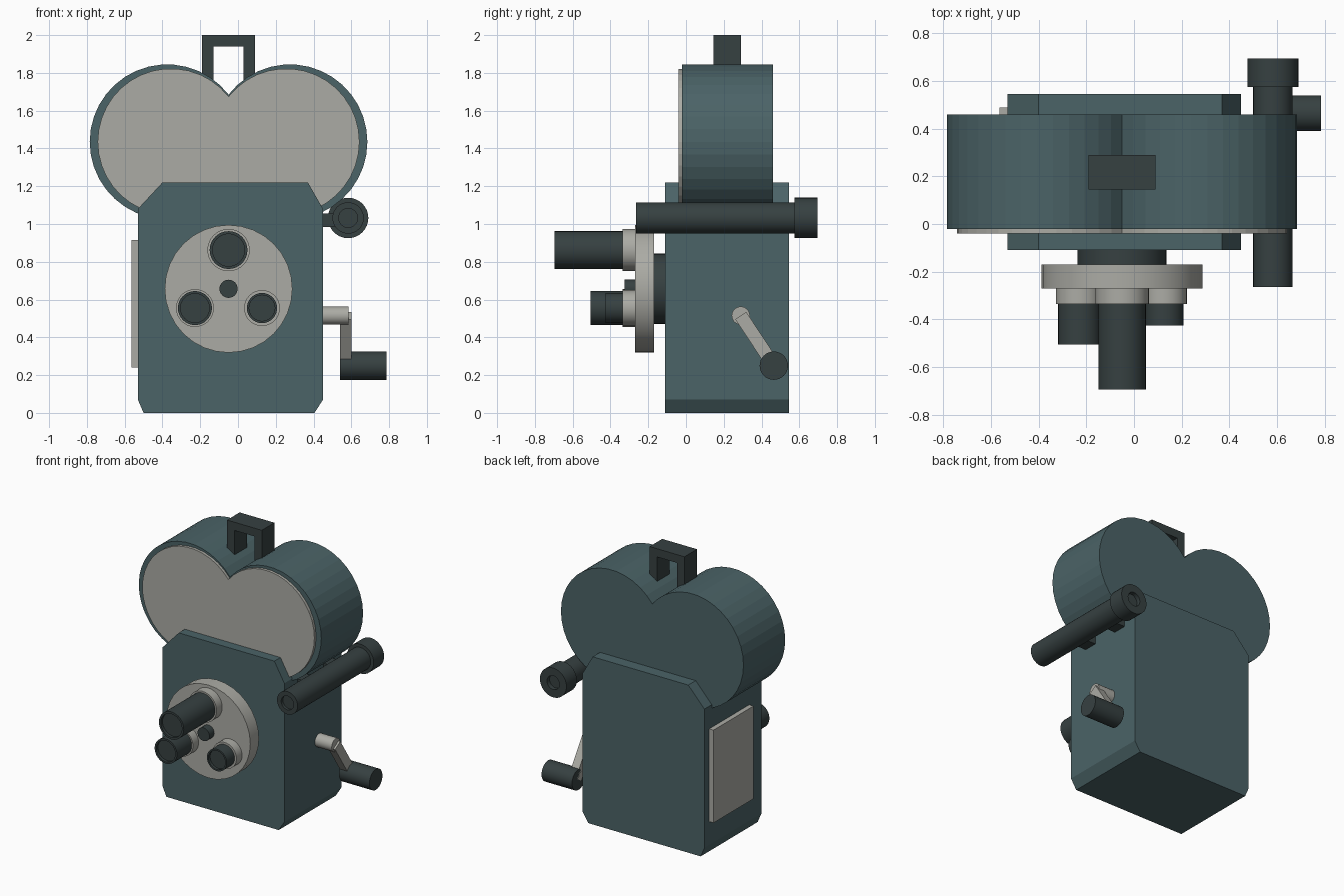
import bpy, bmesh, math
from mathutils import Vector, Matrix

if "Cube" in bpy.data.objects:
    bpy.data.objects.remove(bpy.data.objects["Cube"])


def material(name, rgb):
    m = bpy.data.materials.new(name)
    m.diffuse_color = (*rgb, 1)
    m.use_nodes = True
    m.node_tree.nodes["Principled BSDF"].inputs["Base Color"].default_value = m.diffuse_color
    return m


TEAL = material("teal paint", (0.07, 0.125, 0.135))
DARK = material("dark rubber", (0.037, 0.052, 0.053))
CREAM = material("warm grey metal", (0.41, 0.41, 0.375))


def finish(bm, name, mat, smooth=False):
    bmesh.ops.recalc_face_normals(bm, faces=bm.faces[:])
    me = bpy.data.meshes.new(name)
    bm.to_mesh(me)
    bm.free()
    me.materials.append(mat)
    ob = bpy.data.objects.new(name, me)
    bpy.context.collection.objects.link(ob)
    if smooth:
        bpy.ops.object.select_all(action='DESELECT')
        ob.select_set(True)
        bpy.context.view_layer.objects.active = ob
        bpy.ops.object.shade_smooth_by_angle(angle=math.radians(30))
    return ob


def box(name, lo, hi, mat):
    lo, hi = Vector(lo), Vector(hi)
    bm = bmesh.new()
    bmesh.ops.create_cube(bm, size=1, matrix=Matrix.Translation((lo + hi) / 2)
                          @ Matrix.Diagonal((*(hi - lo), 1)))
    return finish(bm, name, mat)


def slab(name, outline, y0, y1, mat):
    """Extrude an x/z outline from y0 to y1."""
    bm = bmesh.new()
    face = bm.faces.new([bm.verts.new((x, y0, z)) for x, z in outline])
    ext = bmesh.ops.extrude_face_region(bm, geom=[face])
    verts = [g for g in ext["geom"] if isinstance(g, bmesh.types.BMVert)]
    bmesh.ops.translate(bm, verts=verts, vec=(0, y1 - y0, 0))
    return finish(bm, name, mat)


def lathe(name, profile, axis, centre, mat, n=32):
    """Spin (radius, position) pairs about the x or y axis through centre."""
    bm = bmesh.new()
    a, b = centre
    rings = []
    for r, t in profile:
        ring = []
        for i in range(n):
            ang = 2 * math.pi * i / n
            u, v = a + r * math.cos(ang), b + r * math.sin(ang)
            ring.append(bm.verts.new((u, t, v) if axis == 'y' else (t, u, v)))
        rings.append(ring)
    for p, q in zip(rings, rings[1:]):
        for i in range(n):
            j = (i + 1) % n
            bm.faces.new((p[i], p[j], q[j], q[i]))
    bm.faces.new(rings[0])
    bm.faces.new(rings[-1])
    return finish(bm, name, mat, True)


def rod(name, r, t0, t1, axis, centre, mat):
    return lathe(name, [(r, t0), (r, t1)], axis, centre, mat)


def twin_reel(r, spread, cx=-0.05, cz=1.435, n=30):
    """Outline of two overlapping circles, notched at the top and bottom."""
    start = math.pi - math.acos(spread / r)
    right = []
    for i in range(n + 1):
        ang = start - 2 * start * i / n
        right.append((spread + r * math.cos(ang), r * math.sin(ang)))
    left = [(-x, z) for x, z in reversed(right[1:-1])]
    return [(cx + x, cz + z) for x, z in right + left]


# Main body and film magazine
slab("body", [(-0.50, 0), (0.405, 0), (0.45, 0.07), (0.45, 1.08), (0.37, 1.22),
              (-0.40, 1.22), (-0.53, 1.08), (-0.53, 0.07)], -0.11, 0.545, TEAL)
slab("magazine", twin_reel(0.41, 0.325), -0.02, 0.46, TEAL)
slab("magazine_cover", twin_reel(0.388, 0.305), -0.04, -0.02, CREAM)

# Side door
box("side_door", (-0.565, 0.03, 0.24), (-0.53, 0.49, 0.915), CREAM)

# Carrying handle
slab("carry_handle", [(-0.19, 1.68), (-0.19, 2), (0.09, 2), (0.09, 1.68), (0.03, 1.68),
                      (0.03, 1.94), (-0.13, 1.94), (-0.13, 1.68)], 0.145, 0.29, DARK)

# Lens turret
HUB = (-0.05, 0.657)
rod("turret_hub", 0.187, -0.17, -0.11, 'y', HUB, DARK)
rod("turret_disc", 0.338, -0.27, -0.17, 'y', HUB, CREAM)
rod("turret_knob", 0.048, -0.325, -0.27, 'y', HUB, DARK)

# Lenses: centre, collar radius, barrel radius, front position
for label, c, rc, rb, front in (("top", (-0.05, 0.862), 0.112, 0.1, -0.695),
                                ("left", (-0.228, 0.555), 0.1, 0.09, -0.505),
                                ("right", (0.127, 0.555), 0.095, 0.08, -0.425)):
    rod(label + "_lens_collar", rc, -0.335, -0.27, 'y', c, CREAM)
    lathe(label + "_lens_barrel", [(rb, -0.335), (rb, front), (rb * 0.85, front),
                                   (rb * 0.85, front + 0.02)], 'y', c, DARK)

# Viewfinder tube with eyepiece and brackets
lathe("viewfinder", [(0.05, -0.245), (0.05, -0.265), (0.083, -0.265), (0.083, 0.575),
                     (0.107, 0.575), (0.107, 0.695), (0.05, 0.695), (0.05, 0.665)],
      'y', (0.583, 1.032), DARK)
for label, y in (("front", 0.09), ("rear", 0.39)):
    box(label + "_viewfinder_bracket", (0.44, y - 0.05, 0.985), (0.53, y + 0.05, 1.055), DARK)

# Crank: shaft, slanted arm and grip
PIVOT, GRIP = Vector((0.57, 0.29, 0.515)), Vector((0.57, 0.465, 0.25))
rod("crank_shaft", 0.048, 0.44, 0.585, 'x', PIVOT.yz, CREAM)
along = GRIP - PIVOT
bm = bmesh.new()
bmesh.ops.create_cube(bm, size=1, matrix=Matrix.Translation((PIVOT + GRIP) / 2)
                      @ Matrix.Rotation(math.atan2(along.z, along.y), 4, 'X')
                      @ Matrix.Diagonal((0.06, along.length, 0.07, 1)))
finish(bm, "crank_arm", CREAM)
rod("crank_grip", 0.075, 0.54, 0.785, 'x', GRIP.yz, DARK)
